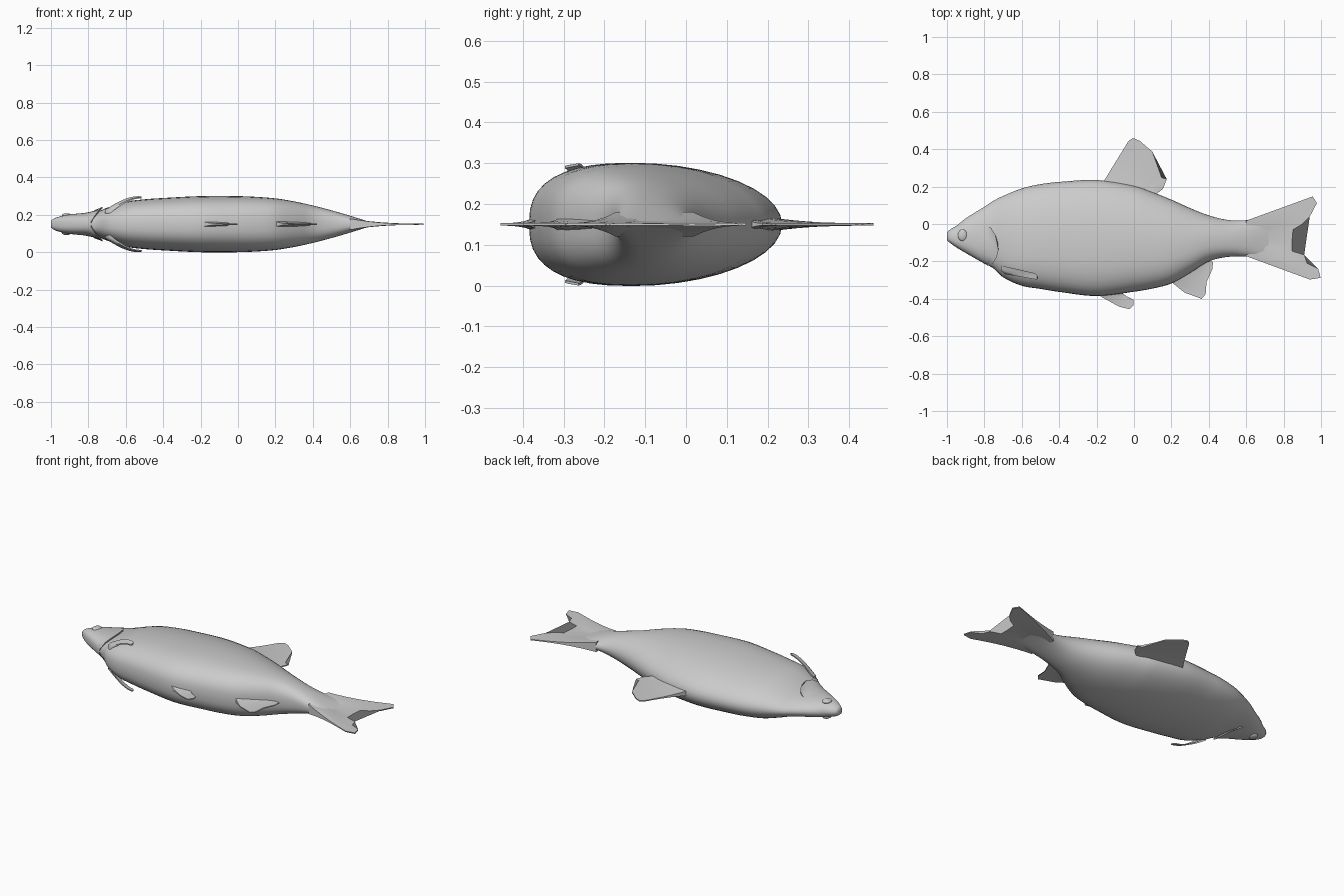
import bpy, bmesh, math

if "Cube" in bpy.data.objects:
    bpy.data.objects.remove(bpy.data.objects["Cube"])

MID = 0.15  # height of the fish's symmetry plane

# body stations: x, back edge y, belly edge y, half thickness
ST = [(-1.0, -.045, -.088, .018), (-.985, -.03, -.1, .03), (-.95, -.01, -.125, .042),
      (-.9, .03, -.155, .052), (-.8, .092, -.212, .062), (-.75, .125, -.238, .068),
      (-.7, .15, -.285, .088), (-.6, .19, -.33, .12), (-.5, .213, -.347, .133),
      (-.4, .225, -.363, .14), (-.2, .235, -.385, .15), (0, .205, -.362, .15),
      (.1, .17, -.345, .146), (.2, .13, -.318, .138), (.3, .085, -.262, .122),
      (.4, .046, -.2, .1), (.5, .022, -.176, .074), (.6, .02, -.174, .045),
      (.68, .035, -.182, .02), (.73, .04, -.18, .005)]


def section(x):
    """Smoothly interpolated back, belly and half thickness at x."""
    x = min(max(x, ST[0][0]), ST[-1][0])
    i = next(k for k in range(len(ST) - 1) if x <= ST[k + 1][0])
    a, b = ST[i], ST[i + 1]
    p, q = ST[max(i - 1, 0)], ST[min(i + 2, len(ST) - 1)]
    d = b[0] - a[0]
    t = (x - a[0]) / d
    out = []
    for k in (1, 2, 3):
        m0 = (b[k] - p[k]) / (b[0] - p[0]) * d
        m1 = (q[k] - a[k]) / (q[0] - a[0]) * d
        out.append((2*t**3 - 3*t*t + 1) * a[k] + (t**3 - 2*t*t + t) * m0
                   + (3*t*t - 2*t**3) * b[k] + (t**3 - t*t) * m1)
    return out


def shape(x):
    top, bot, h = section(x)
    return top, bot, h, bot + (top - bot) * 0.41  # last: widest level


def skin(x, y):
    """Half thickness of the body at x, y."""
    top, bot, h, c = shape(x)
    p, v = (2, (y - c) / (top - c)) if y > c else (2.6, (c - y) / (c - bot))
    return h * max(0, 1 - min(v, 1)**p)**(1 / p)


def loft(name, rings, angle=50):
    bm = bmesh.new()
    vs = [[bm.verts.new(p) for p in r] for r in rings]
    n = len(vs[0])
    for a, b in zip(vs, vs[1:]):
        for i in range(n):
            j = (i + 1) % n
            bm.faces.new((a[i], a[j], b[j], b[i]))
    bm.faces.new(vs[0])
    bm.faces.new(vs[-1])
    bmesh.ops.recalc_face_normals(bm, faces=bm.faces)
    me = bpy.data.meshes.new(name)
    bm.to_mesh(me)
    bm.free()
    ob = bpy.data.objects.new(name, me)
    bpy.context.collection.objects.link(ob)
    smooth(ob, angle)
    return ob


def smooth(ob, angle=50):
    bpy.ops.object.select_all(action='DESELECT')
    ob.select_set(True)
    bpy.context.view_layer.objects.active = ob
    bpy.ops.object.shade_smooth_by_angle(angle=math.radians(angle))


def sheet(name, root, tip, zf=lambda x, y, t: 0, thick=.016, edge=.003, side=1, n=9):
    """Thin plate from a root line to a tip line, tapering in thickness."""
    rings = []
    for k in range(n):
        t = k / (n - 1)
        h = edge + (thick - edge) * (1 - t)**2.5
        pts = [(a[0] + (b[0] - a[0]) * t, a[1] + (b[1] - a[1]) * t) for a, b in zip(root, tip)]
        up, low = [], []
        for x, y in pts:
            z = zf(x, y, t)
            up.append((x, y, MID + side * (z + h)))
            low.append((x, y, MID + side * (z - h)))
        rings.append(up + low[::-1])
    return loft(name, rings)


# body: blunt belly, rounder back
rings = []
for k in range(71):
    x = -1 + 1.73 * (k / 70)**1.2
    top, bot, h, c = shape(x)
    ring = []
    for i in range(40):
        a = 2 * math.pi * i / 40
        co, si = math.cos(a), math.sin(a)
        e = 1 if co > 0 else 2 / 2.6
        y = c + (top - c if co > 0 else c - bot) * math.copysign(abs(co)**e, co)
        ring.append((x, y, MID + h * math.copysign(abs(si)**e, si)))
    rings.append(ring)
loft("body", rings, 70)

# back fin
sheet("dorsal_fin",
      [(-.17, .215), (-.1, .2), (-.05, .2), (0, .18), (.03, .16), (.05, .155), (.08, .15), (.1, .145)],
      [(-.03, .443), (-.005, .46), (.03, .445), (.097, .388), (.14, .27), (.147, .248), (.175, .24), (.155, .188)])

# tail fin
tail = [(.955, .147), (.978, .112), (.94, .04), (.9, 0), (.85, -.03), (.845, -.09), (.845, -.145),
        (.91, -.165), (.925, -.21), (.985, -.24), (.998, -.288), (.94, -.297)]
sheet("tail_fin", [(.6, .018 - .19 * i / 11) for i in range(12)], tail, thick=.03)

# belly fins
sheet("pelvic_fin",
      [(-.2, -.375), (-.17, -.37), (-.14, -.365), (-.1, -.36), (-.07, -.365)],
      [(-.08, -.442), (-.025, -.455), (-.002, -.435), (-.003, -.405), (-.03, -.393)])
sheet("anal_fin",
      [(.2, -.31), (.24, -.28), (.28, -.25), (.31, -.23), (.34, -.21), (.36, -.195)],
      [(.27, -.367), (.362, -.4), (.383, -.375), (.388, -.31), (.42, -.24), (.422, -.202)])


def pectoral_z(x, y, t):
    mid = -.248 - .2 * (x + .7)
    return .065 + .078 * math.sin(t * math.pi / 2) + .2 * (y - mid)


def gill_z(x, y, t):
    return skin(x, y) - .005 + .016 * t * t


# paired parts, one on each flank
for side, label in ((1, "left"), (-1, "right")):
    sheet("pectoral_fin_" + label,
          [(-.71, -.222), (-.71, -.235), (-.71, -.25), (-.69, -.268)],
          [(-.53, -.263), (-.517, -.275), (-.513, -.29), (-.52, -.297)],
          pectoral_z, .008, .003, side)
    sheet("gill_cover_" + label,
          [(-.81, .0), (-.84, -.04), (-.86, -.08), (-.865, -.12), (-.85, -.155), (-.83, -.18), (-.81, -.195)],
          [(-.765, -.02), (-.742, -.055), (-.728, -.1), (-.725, -.14), (-.735, -.18), (-.755, -.21), (-.785, -.222)],
          gill_z, .004, .004, side)
    bpy.ops.mesh.primitive_uv_sphere_add(segments=24, ring_count=12, radius=1,
                                         location=(-.917, -.06, MID + side * (skin(-.917, -.06) - .002)))
    eye = bpy.context.object
    eye.name = "eye_" + label
    eye.scale = (.025, .031, .012)
    smooth(eye)
